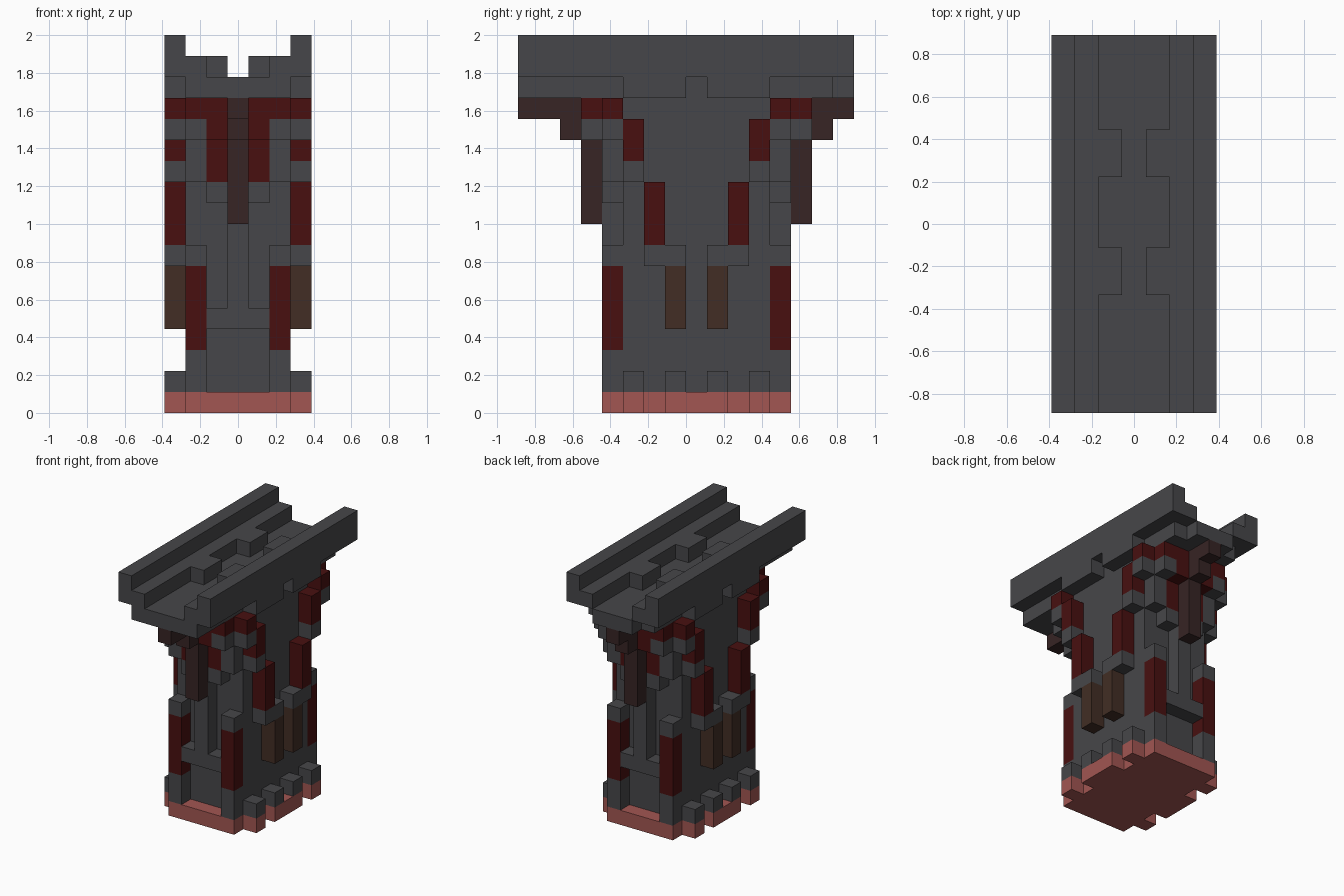
import bpy
import bmesh
from mathutils import Matrix, Vector

cube = bpy.data.objects.get("Cube")
if cube:
    bpy.data.objects.remove(cube, do_unlink=True)

U = 1 / 9  # edge of one building block


def material(name, rgb):
    m = bpy.data.materials.new(name)
    m.use_nodes = True
    m.diffuse_color = (*rgb, 1)
    m.node_tree.nodes["Principled BSDF"].inputs["Base Color"].default_value = (*rgb, 1)
    return m


stone = material("dark_grey_stone", (0.062, 0.062, 0.067))
red = material("deep_red", (0.065, 0.005, 0.005))
pink = material("pink_brick", (0.36, 0.093, 0.084))
dark = material("dark_wood", (0.038, 0.018, 0.018))
brown = material("brown_wood", (0.054, 0.027, 0.018))


def spans(first, last):
    """Cell range as intervals: mirrored off-centre, symmetric from zero, as is below zero."""
    lo, hi = first - 0.5, last + 0.5
    if first > 0:
        return [(lo, hi), (-hi, -lo)]
    return [(-hi, hi)] if first == 0 else [(lo, hi)]


def part(name, mat, *boxes, mirror_ends=True):
    """Boxes in cells: side range, range toward the front, height range (inclusive)."""
    bm = bmesh.new()
    for a0, a1, b0, b1, k0, k1 in boxes:
        ends = spans(b0, b1) if mirror_ends else spans(b0, b1)[:1]
        for x0, x1 in spans(a0, a1):
            for f0, f1 in ends:
                size = Vector((x1 - x0, f1 - f0, k1 + 1 - k0)) * U
                mid = Vector((x0 + x1, 1 - f0 - f1, k0 + k1 + 1)) * U / 2
                bmesh.ops.create_cube(bm, size=1, matrix=Matrix.Translation(mid) @ Matrix.Diagonal((*size, 1)))
    me = bpy.data.meshes.new(name)
    bm.to_mesh(me)
    bm.free()
    me.materials.append(mat)
    ob = bpy.data.objects.new(name, me)
    bpy.context.collection.objects.link(ob)
    return ob


# Foundation with side tabs, and the studs standing on them
part("foundation", pink, (0, 2, 0, 4, 0, 0), (3, 3, 0, 1, 0, 0), (3, 3, 3, 3, 0, 0))
part("foundation_studs", stone, (3, 3, 1, 1, 1, 1), (3, 3, 3, 3, 1, 1))

# Main pier
part("pier_core", stone, (0, 2, 0, 3, 1, 14))

# Corner columns: stone foot, red shaft, stone cap
part("corner_column_feet", stone, (2, 2, 4, 4, 1, 2))
part("corner_column_shafts", red, (2, 2, 4, 4, 3, 6))
part("corner_column_caps", stone, (2, 2, 4, 4, 7, 7))

# Ledge and central rib on both ends
part("end_ledge", stone, (0, 1, 4, 4, 4, 4))
part("end_rib", stone, (0, 0, 4, 4, 5, 14))

# Stepped corbels below the deck on both ends
part("corbel_stones", stone, (2, 2, 4, 4, 11, 14), (2, 2, 5, 5, 13, 13), (1, 1, 4, 4, 10, 10))
part("corbel_red_bands", red, (1, 2, 5, 5, 14, 14), (1, 1, 5, 5, 13, 13), (1, 1, 4, 4, 11, 14))

# Stepped braces on the long sides
part("side_brace_red", red, (3, 3, 4, 4, 14, 14), (3, 3, 3, 3, 12, 13), (3, 3, 2, 2, 8, 10))
part("side_brace_stones", stone, (3, 3, 4, 4, 13, 13), (3, 3, 3, 3, 11, 11), (3, 3, 1, 2, 7, 7))
part("side_brace_posts", brown, (3, 3, 1, 1, 4, 6))

# Central timber struts carrying the deck ends
part("end_struts", dark, (0, 0, 5, 5, 9, 13), (0, 0, 6, 6, 13, 13), (0, 0, 5, 7, 14, 14))
part("front_strut_tip", dark, (0, 0, 8, 8, 14, 14), mirror_ends=False)

# Deck, its supports, inner steps and side rails
part("deck_floor", stone, (0, 1, -7, 8, 15, 15), (2, 2, -6, 8, 15, 15))
part("rail_supports", stone, (3, 3, 1, 3, 15, 15))
part("inner_steps", stone, (2, 2, -7, 8, 16, 16), (1, 1, 2, 3, 16, 16))
part("side_rails", stone, (3, 3, -7, 8, 16, 17))
